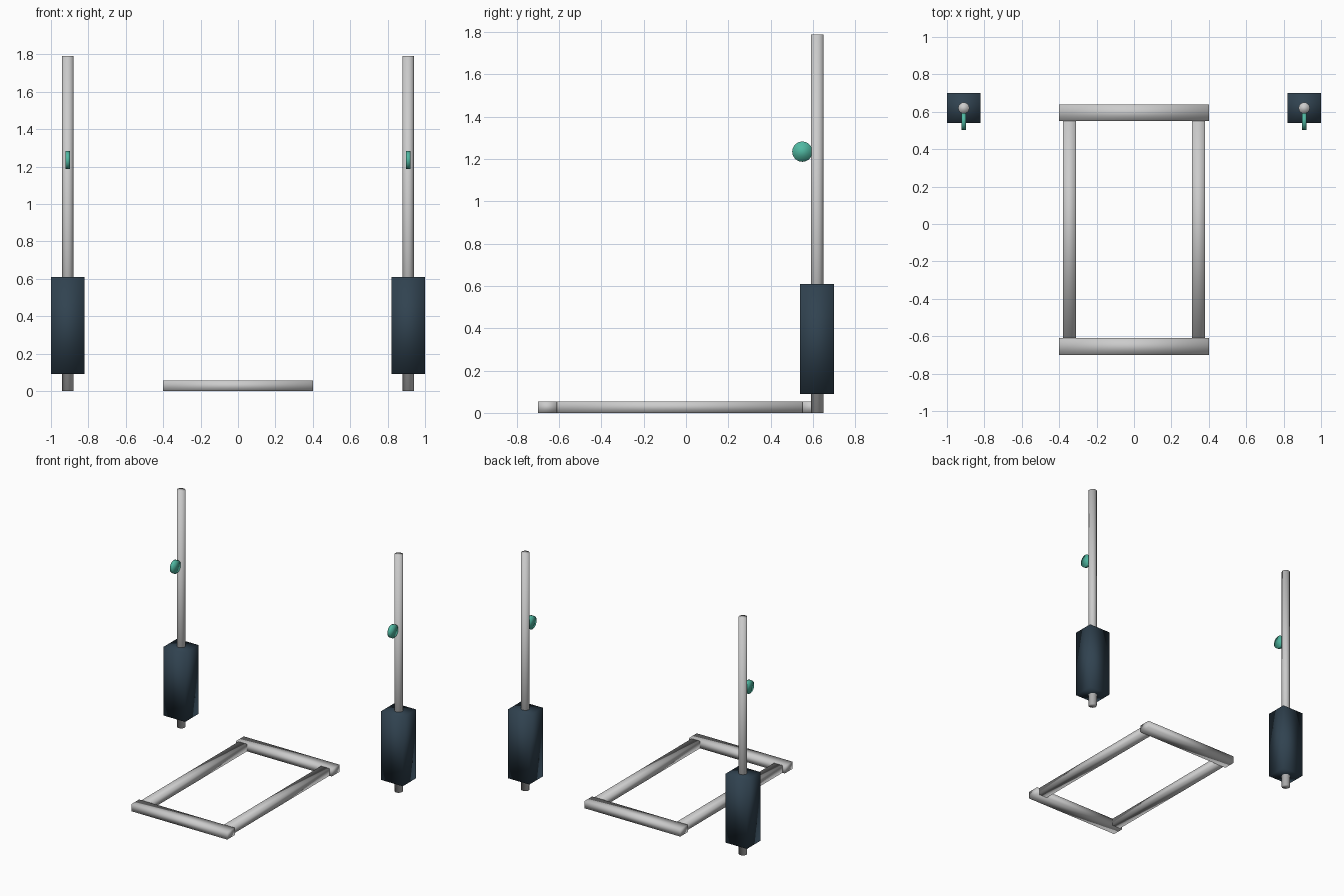
import bpy
from math import pi

if "Cube" in bpy.data.objects:
    bpy.data.objects.remove(bpy.data.objects["Cube"])


def material(name, color):
    m = bpy.data.materials.new(name)
    m.diffuse_color = color
    m.use_nodes = True
    m.node_tree.nodes["Principled BSDF"].inputs["Base Color"].default_value = m.diffuse_color
    return m


housing_mat = material("dark_housing", (0.03, 0.055, 0.08, 1))
dial_mat = material("teal_dial", (0.08, 0.48, 0.36, 1))


def finish(name, mat):
    ob = bpy.context.object
    ob.name = ob.data.name = name
    bpy.ops.object.shade_smooth()
    if mat:
        ob.data.materials.append(mat)
    return ob


def box(name, lo, hi, mat=None):
    bpy.ops.mesh.primitive_cube_add(size=1, location=[(a + b) / 2 for a, b in zip(lo, hi)])
    ob = bpy.context.object
    ob.scale = [b - a for a, b in zip(lo, hi)]
    bpy.ops.object.transform_apply(location=False, rotation=False, scale=True)
    return finish(name, mat)


def cylinder(name, loc, radius, depth, sides, rot=(0, 0, 0), mat=None):
    bpy.ops.mesh.primitive_cylinder_add(vertices=sides, radius=radius, depth=depth,
                                        location=loc, rotation=rot)
    return finish(name, mat)


# Floor frame: wide end bars and narrower side rails butted between them
H = 0.055
box("frame_front_bar", (-0.4, -0.70, 0), (0.4, -0.61, H))
box("frame_back_bar", (-0.4, 0.55, 0), (0.4, 0.64, H))

for side, s in (("left", -1), ("right", 1)):
    x = 0.91 * s
    box(f"frame_{side}_rail", (0.345 * s - 0.035, -0.61, 0), (0.345 * s + 0.035, 0.55, H))
    # Upright post with housing block around its lower part
    cylinder(f"{side}_post", (x, 0.62, 0.895), 0.03, 1.79, 16)
    box(f"{side}_housing", (x - 0.09, 0.54, 0.09), (x + 0.09, 0.70, 0.61), housing_mat)
    # Disc standing on edge at the front of the post
    cylinder(f"{side}_disc", (x, 0.55, 1.235), 0.048, 0.024, 24, (0, pi / 2, 0), dial_mat)
